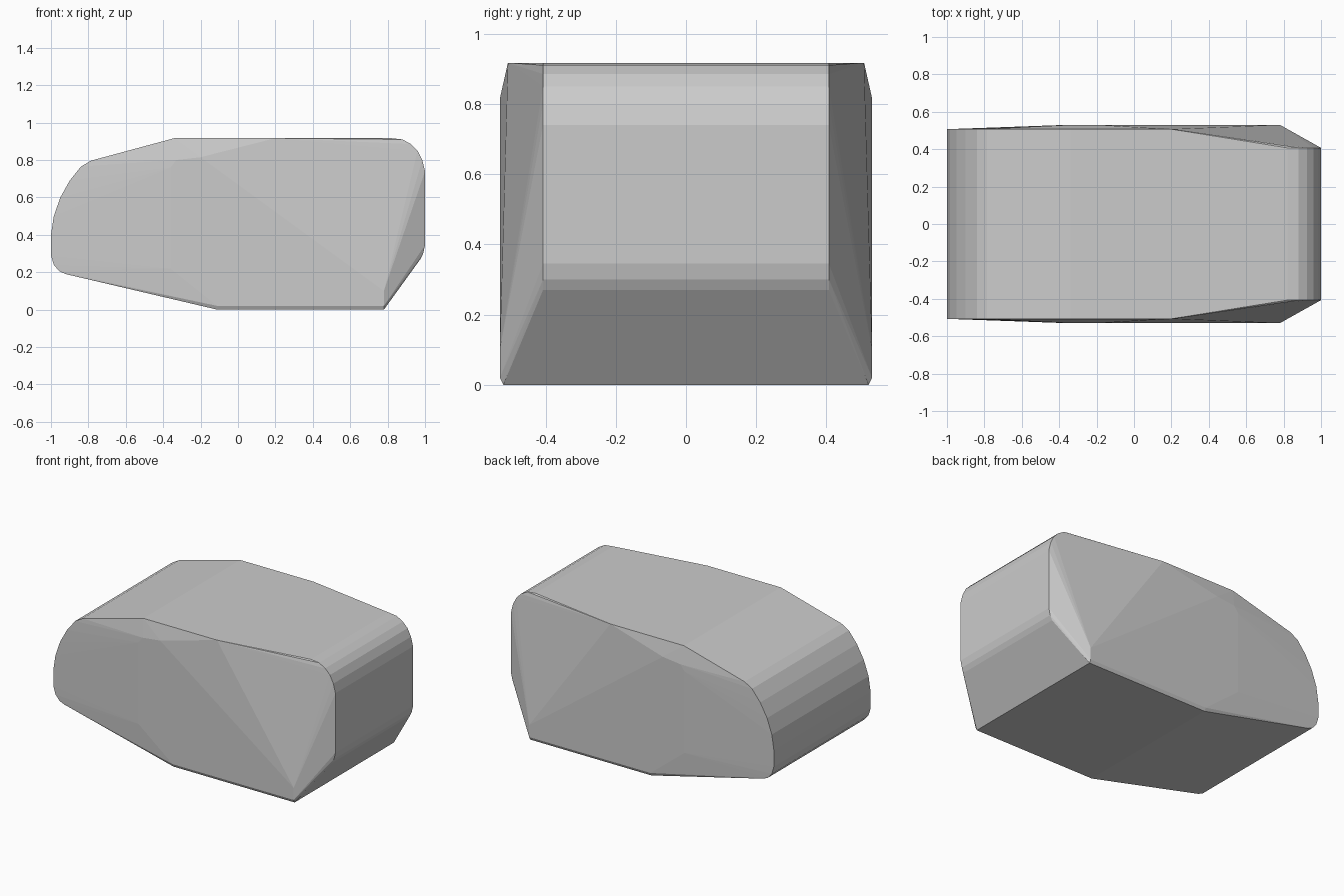
import bpy, bmesh

if "Cube" in bpy.data.objects:
    bpy.data.objects.remove(bpy.data.objects["Cube"])

# Rounded left end, all at one half width: (x, z)
left_end = [(-0.92, 0.19), (-0.955, 0.205), (-0.985, 0.24), (-1, 0.29), (-1, 0.40),
            (-0.985, 0.50), (-0.95, 0.60), (-0.90, 0.69), (-0.84, 0.765), (-0.785, 0.797)]
# Narrower rounded right end: (x, z)
right_end = [(0.975, 0.27), (0.99, 0.30), (1, 0.345), (1, 0.74), (0.985, 0.80), (0.96, 0.85),
             (0.925, 0.885), (0.88, 0.91), (0.82, 0.917)]
# Top edge, widest flat of the side, and base
top_edge = [(-0.34, 0.917), (0.20, 0.917)]
side_flat = [(-0.36, 0.76), (-0.33, 0.80), (-0.20, 0.815), (0.78, 0.10), (0.78, 0.02),
             (-0.11, 0.02), (-0.36, 0.22)]
base = [(-0.11, 0), (0.78, 0)]

sections = [(left_end, 0.507), (right_end, 0.407), (top_edge, 0.507),
            (side_flat, 0.53), (base, 0.52)]

# Mirrored points wrapped in a convex shell
bm = bmesh.new()
for points, half_width in sections:
    for x, z in points:
        for side in (-1, 1):
            bm.verts.new((x, side * half_width, z))
hull = bmesh.ops.convex_hull(bm, input=bm.verts)
loose = [v for v in bm.verts if not v.link_faces]
bmesh.ops.delete(bm, geom=loose, context='VERTS')
bmesh.ops.dissolve_limit(bm, angle_limit=0.01, verts=bm.verts, edges=bm.edges)
bmesh.ops.recalc_face_normals(bm, faces=bm.faces)

mesh = bpy.data.meshes.new("body_shell")
bm.to_mesh(mesh)
bm.free()
body = bpy.data.objects.new("body_shell", mesh)
bpy.context.collection.objects.link(body)
